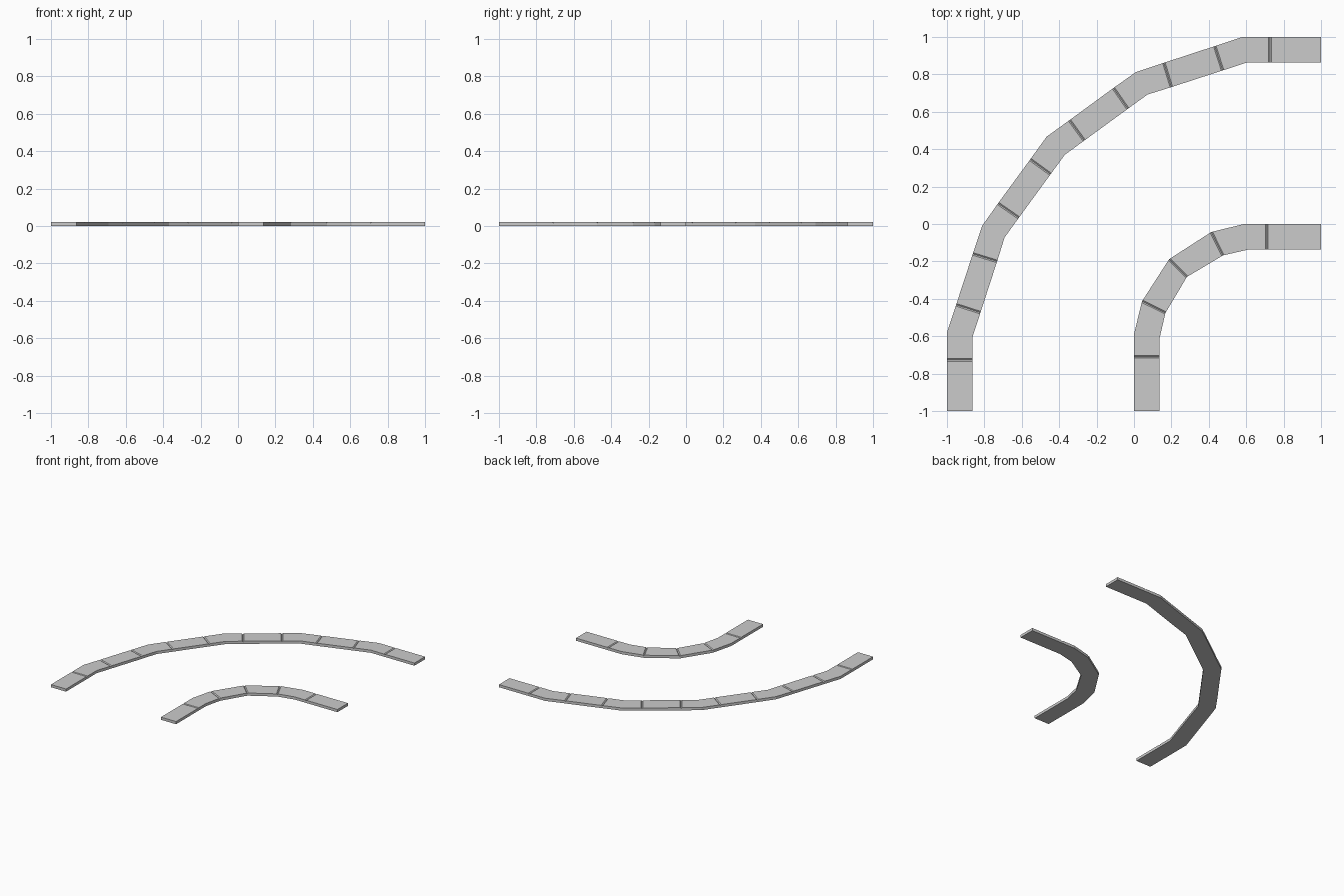
import bpy, bmesh
from mathutils import Vector

if "Cube" in bpy.data.objects:
    bpy.data.objects.remove(bpy.data.objects["Cube"])

H = 0.022       # kerb height
CUT = 0.007     # half width of the groove between stones
DROP = 0.006    # groove depth

# Stations along half of each kerb: outer x, y, inner x, y, is_joint.
# The last station lies on the symmetry diagonal y = -x.
LARGE = [
    (-1.0, -1.0, -0.863, -1.0, 0),
    (-1.0, -0.727, -0.863, -0.727, 1),
    (-1.0, -0.58, -0.863, -0.603, 0),
    (-0.951, -0.432, -0.821, -0.474, 1),
    (-0.862, -0.16, -0.732, -0.2, 1),
    (-0.812, -0.01, -0.692, -0.072, 0),
    (-0.727, 0.11, -0.616, 0.033, 1),
    (-0.555, 0.345, -0.446, 0.266, 1),
    (-0.467, 0.467, -0.37, 0.37, 0),
]
SMALL = [
    (0.0, -1.0, 0.137, -1.0, 0),
    (0.0, -0.71, 0.137, -0.71, 1),
    (0.0, -0.588, 0.137, -0.61, 0),
    (0.043, -0.413, 0.168, -0.475, 1),
    (0.188, -0.188, 0.283, -0.283, 1),
]


def full_path(half):
    """Mirror the half path across the diagonal."""
    path = [(Vector(s[:2]), Vector(s[2:4]), s[4]) for s in half]
    flip = lambda v: Vector((-v.y, -v.x))
    return path + [(flip(o), flip(i), j) for o, i, j in reversed(path[:-1])]


def stone(name, run):
    """Loft one kerb stone through its stations; jointed ends get a chamfer."""
    def toward(a, b):
        return tuple(p + (q - p).normalized() * CUT for p, q in zip(a[:2], b[:2]))

    sections = [(o, i, H) for o, i, _ in run]
    if run[-1][2]:
        o, i, _ = sections[-1]
        sections[-1:] = [(*toward(run[-1], run[-2]), H), (o, i, H - DROP)]
    if run[0][2]:
        o, i, _ = sections[0]
        sections[:1] = [(o, i, H - DROP), (*toward(run[0], run[1]), H)]

    bm = bmesh.new()
    rings = [[bm.verts.new((p.x, p.y, z)) for p, z in ((o, 0), (i, 0), (i, h), (o, h))]
             for o, i, h in sections]
    for a, b in zip(rings, rings[1:]):
        for k in range(4):
            n = (k + 1) % 4
            bm.faces.new((a[k], a[n], b[n], b[k]))
    bm.faces.new(rings[0])
    bm.faces.new(rings[-1])
    bmesh.ops.recalc_face_normals(bm, faces=bm.faces)
    mesh = bpy.data.meshes.new(name)
    bm.to_mesh(mesh)
    bm.free()
    bpy.context.collection.objects.link(bpy.data.objects.new(name, mesh))


# Split each kerb into stones at its joints
for name, half in (("outer_kerb_stone", LARGE), ("inner_kerb_stone", SMALL)):
    path = full_path(half)
    cuts = [0] + [n for n, s in enumerate(path) if s[2]] + [len(path) - 1]
    for n, (a, b) in enumerate(zip(cuts, cuts[1:])):
        stone(f"{name}_{n + 1}", path[a:b + 1])
